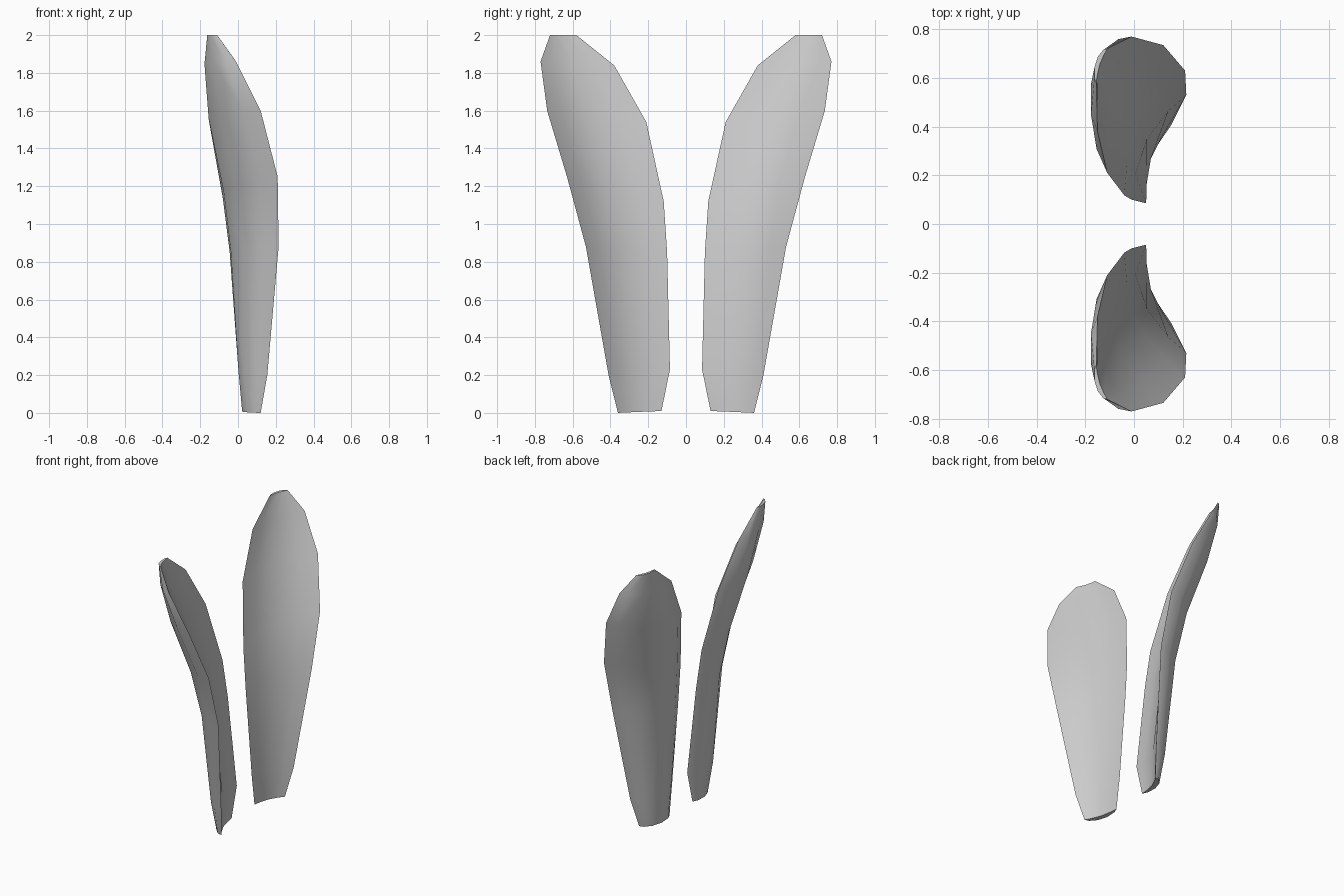
import bpy, bmesh, math
from mathutils import Vector

if "Cube" in bpy.data.objects:
    bpy.data.objects.remove(bpy.data.objects["Cube"])

# Stations from base to tip: inner edge, outer edge, cup depth, back depth
STATIONS = [
    ((0.04, 0.13, 0.01), (0.12, 0.36, 0.00), 0.02, 0.06),
    ((0.05, 0.085, 0.23), (0.155, 0.41, 0.20), 0.04, 0.11),
    ((-0.01, 0.10, 0.85), (0.215, 0.53, 0.88), 0.06, 0.14),
    ((-0.04, 0.118, 1.12), (0.21, 0.63, 1.25), 0.08, 0.16),
    ((-0.11, 0.21, 1.54), (0.12, 0.735, 1.60), 0.08, 0.165),
    ((-0.15, 0.38, 1.84), (-0.01, 0.77, 1.86), 0.045, 0.10),
    ((-0.155, 0.58, 2.00), (-0.11, 0.72, 2.00), 0.01, 0.03),
]
BACK = Vector((-0.82, 0.57, 0.0))   # direction the back of the ear faces


def section(inner, outer, cup, back):
    """Crescent ring: hollow front from inner to outer edge, full back returning."""
    a, b = Vector(inner), Vector(outer)
    ring = [a]
    for t in (0.2, 0.5, 0.8):
        ring.append(a.lerp(b, t) + BACK * cup * math.sin(math.pi * t))
    ring.append(b)
    for t in (0.9, 0.65, 0.35, 0.1):
        ring.append(a.lerp(b, t) + BACK * back * math.sin(math.pi * t) ** 0.6)
    return ring


# One ear lofted through the sections
bm = bmesh.new()
rings = [[bm.verts.new(p) for p in section(*s)] for s in STATIONS]
n = len(rings[0])
for lo, hi in zip(rings, rings[1:]):
    for i in range(n):
        j = (i + 1) % n
        bm.faces.new((lo[i], lo[j], hi[j], hi[i]))

# End caps stitched across the crescent, front row to back row
for r in (rings[0], rings[-1]):
    bm.faces.new((r[0], r[1], r[8]))
    bm.faces.new((r[1], r[2], r[7], r[8]))
    bm.faces.new((r[2], r[3], r[6], r[7]))
    bm.faces.new((r[3], r[4], r[5], r[6]))
bmesh.ops.recalc_face_normals(bm, faces=bm.faces)
mesh = bpy.data.meshes.new("ears")
bm.to_mesh(mesh)
bm.free()

# Mirrored pair, smooth with sharp rims
ears = bpy.data.objects.new("ears", mesh)
bpy.context.collection.objects.link(ears)
mirror = ears.modifiers.new("pair", 'MIRROR')
mirror.use_axis = (False, True, False)
mirror.use_mirror_merge = False
bpy.context.view_layer.objects.active = ears
ears.select_set(True)
bpy.ops.object.shade_smooth_by_angle(angle=math.radians(60))
